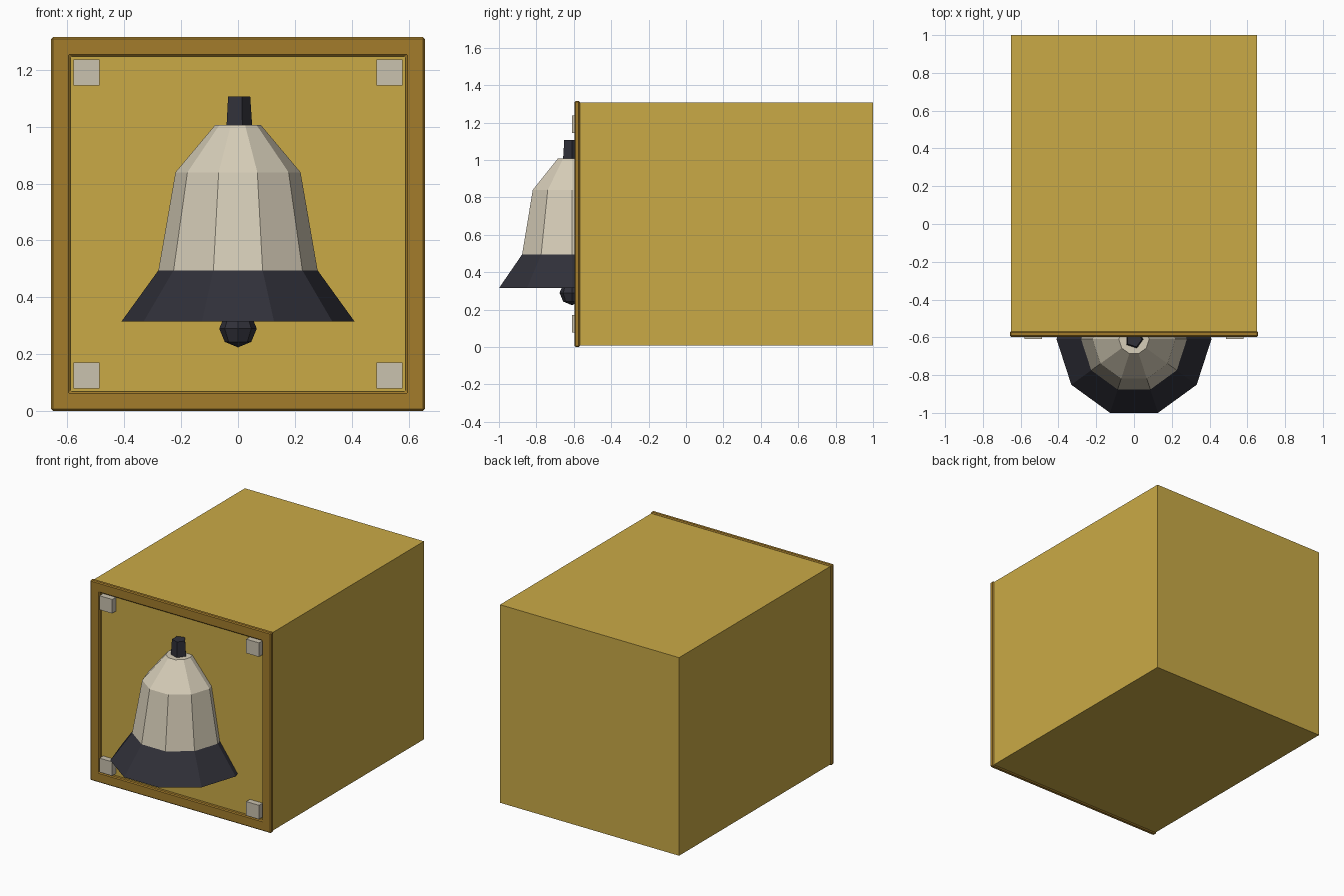
import bpy, bmesh
from math import cos, sin, tau
from mathutils import Matrix, Vector

cube = bpy.data.objects.get("Cube")
if cube:
    bpy.data.objects.remove(cube, do_unlink=True)


def material(name, rgb):
    """Flat colour from sRGB 0-255 values."""
    lin = [((c / 255 + 0.055) / 1.055) ** 2.4 for c in rgb]
    mat = bpy.data.materials.new(name)
    mat.use_nodes = True
    mat.diffuse_color = (*lin, 1)
    mat.node_tree.nodes["Principled BSDF"].inputs["Base Color"].default_value = (*lin, 1)
    return mat


gold = material("gold", (202, 170, 70))
brown = material("brown", (163, 124, 43))
cream = material("cream", (214, 205, 184))
stone = material("pale_grey", (202, 194, 175))
dark = material("dark_slate", (48, 48, 57))


def finish(name, bm, *mats):
    bmesh.ops.recalc_face_normals(bm, faces=bm.faces)
    mesh = bpy.data.meshes.new(name)
    bm.to_mesh(mesh)
    bm.free()
    for m in mats:
        mesh.materials.append(m)
    obj = bpy.data.objects.new(name, mesh)
    bpy.context.collection.objects.link(obj)
    return obj


def box(name, low, high, mat):
    low, high = Vector(low), Vector(high)
    bm = bmesh.new()
    place = Matrix.Translation((low + high) / 2) @ Matrix.Diagonal((*(high - low), 1))
    bmesh.ops.create_cube(bm, size=1, matrix=place)
    return finish(name, bm, mat)


def lathe(profile, sides, y):
    """Closed faceted solid from (radius, height) rings."""
    bm = bmesh.new()
    rings = [[bm.verts.new((r * cos(tau * i / sides), y + r * sin(tau * i / sides), z))
              for i in range(sides)] for r, z in profile]
    for a, b in zip(rings, rings[1:]):
        for i in range(sides):
            j = (i + 1) % sides
            bm.faces.new((a[i], a[j], b[j], b[i]))
    bm.faces.new(rings[0][::-1])
    bm.faces.new(rings[-1])
    return bm


MID_Z = 0.658      # centre height of the cabinet
BELL_Y = -0.61     # bell axis

# Cabinet
box("cabinet", (-0.65, -0.572, MID_Z - 0.65), (0.65, 1, MID_Z + 0.65), gold)

# Front frame: square ring with chamfered edges
bm = bmesh.new()
outer, inner = 0.657, 0.59
front, back = -0.597, -0.568
corners = [(-1, -1), (1, -1), (1, 1), (-1, 1)]
loops = [[bm.verts.new((sx * h, y, MID_Z + sz * h)) for sx, sz in corners]
         for h, y in ((outer, front), (inner, front), (inner, back), (outer, back))]
for k in range(4):
    a, b = loops[k], loops[(k + 1) % 4]
    for i in range(4):
        j = (i + 1) % 4
        bm.faces.new((a[i], a[j], b[j], b[i]))
frame = finish("front_frame", bm, brown)
bevel = frame.modifiers.new("chamfer", "BEVEL")
bevel.width = 0.006
bevel.segments = 1
bevel.limit_method = "ANGLE"

# Corner studs
for side, sx in (("right", -1), ("left", 1)):
    for level, sz in (("lower", -1), ("upper", 1)):
        x, z = sx * 0.533, MID_Z + sz * 0.533
        box(f"{level}_{side}_stud", (x - 0.046, -0.61, z - 0.046),
            (x + 0.046, -0.57, z + 0.046), stone)

# Bell: dark flared rim below, cream body above
RIM_TOP = 0.495
bm = lathe([(0.41, 0.315), (0.28, RIM_TOP), (0.22, 0.84), (0.08, 1.007)], 10, BELL_Y)
for f in bm.faces:
    f.material_index = int(f.calc_center_median().z < RIM_TOP)
finish("bell", bm, cream, dark)

# Hanger on top
finish("bell_hanger", lathe([(0.05, 1.0), (0.043, 1.107)], 5, BELL_Y), dark)

# Clapper
bm = bmesh.new()
bmesh.ops.create_uvsphere(bm, u_segments=8, v_segments=4, radius=0.066,
                          matrix=Matrix.Translation((0, BELL_Y, 0.29)))
finish("clapper", bm, dark)
